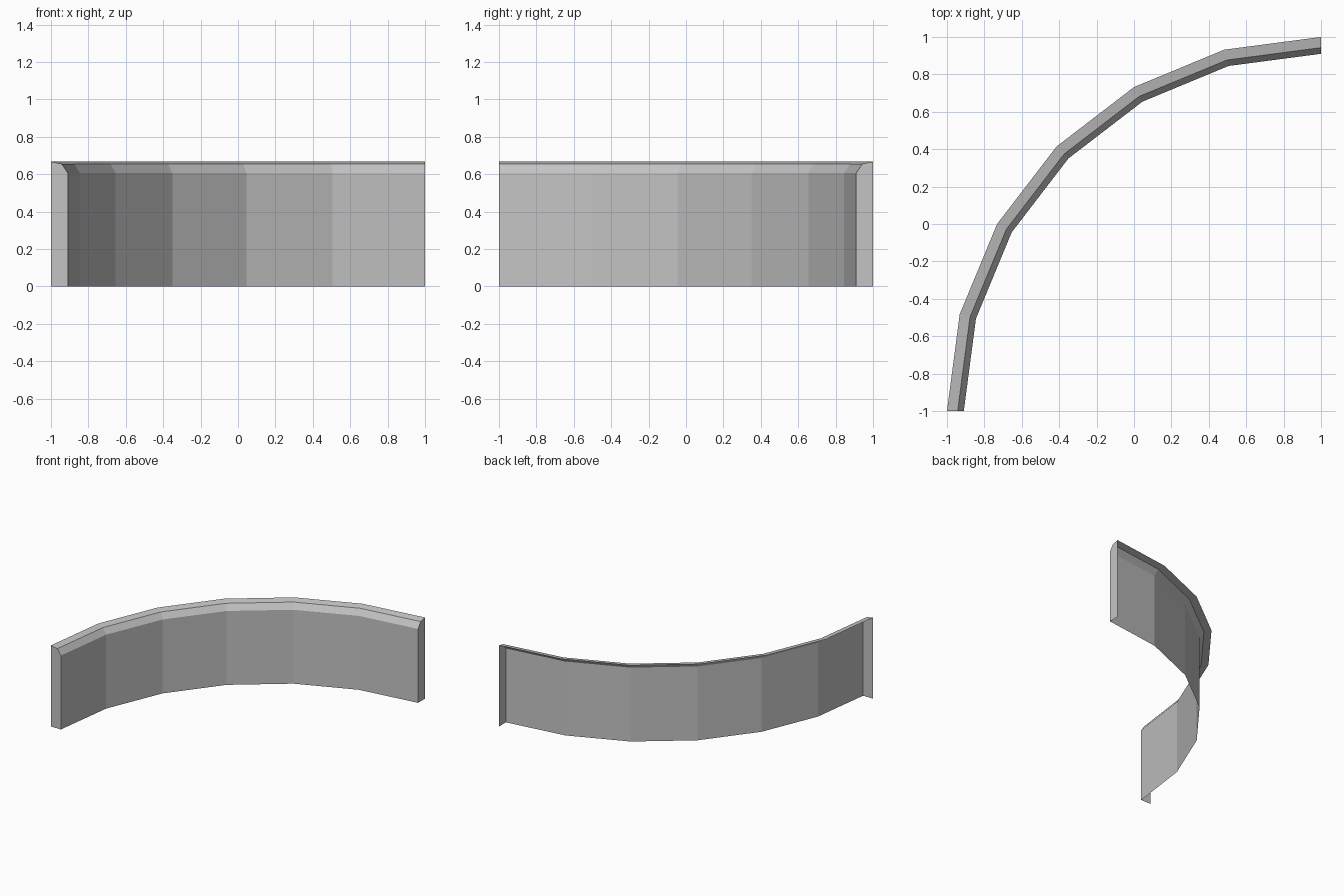
import bpy
import bmesh
from math import cos, sin, pi

cube = bpy.data.objects.get("Cube")
if cube:
    bpy.data.objects.remove(cube, do_unlink=True)

SEGMENTS = 6
CENTRE = (1.0, -1.0)
# Cross-section (radius, height): inner wall, bevel, sloped top, outer foot
PROFILE = [(1.91, 0), (1.91, 0.607), (1.943, 0.655), (2.0, 0.667), (2.0, 0)]

# One grey material
grey = bpy.data.materials.new("concrete_grey")
grey.use_nodes = True
colour = (0.55, 0.55, 0.55, 1)
grey.diffuse_color = colour
grey.node_tree.nodes["Principled BSDF"].inputs["Base Color"].default_value = colour

bm = bmesh.new()


def section(step):
    """Cross-section vertices at one step of the quarter turn."""
    a = step * pi / 2 / SEGMENTS
    return [bm.verts.new((CENTRE[0] - r * cos(a), CENTRE[1] + r * sin(a), z))
            for r, z in PROFILE]


# The foot point belongs only to the end caps: the outer side is open
rings = [section(s) for s in range(SEGMENTS + 1)]
for near, far in zip(rings, rings[1:]):
    for i in range(3):
        bm.faces.new((near[i], far[i], far[i + 1], near[i + 1]))

# End caps
bm.faces.new(rings[0])
bm.faces.new(rings[-1][::-1])

# Drop the unused foot points
loose = [v for v in bm.verts if not v.link_faces]
bmesh.ops.delete(bm, geom=loose, context='VERTS')

mesh = bpy.data.meshes.new("curved_kerb")
bm.to_mesh(mesh)
bm.free()
mesh.materials.append(grey)
bpy.context.collection.objects.link(bpy.data.objects.new("curved_kerb", mesh))
